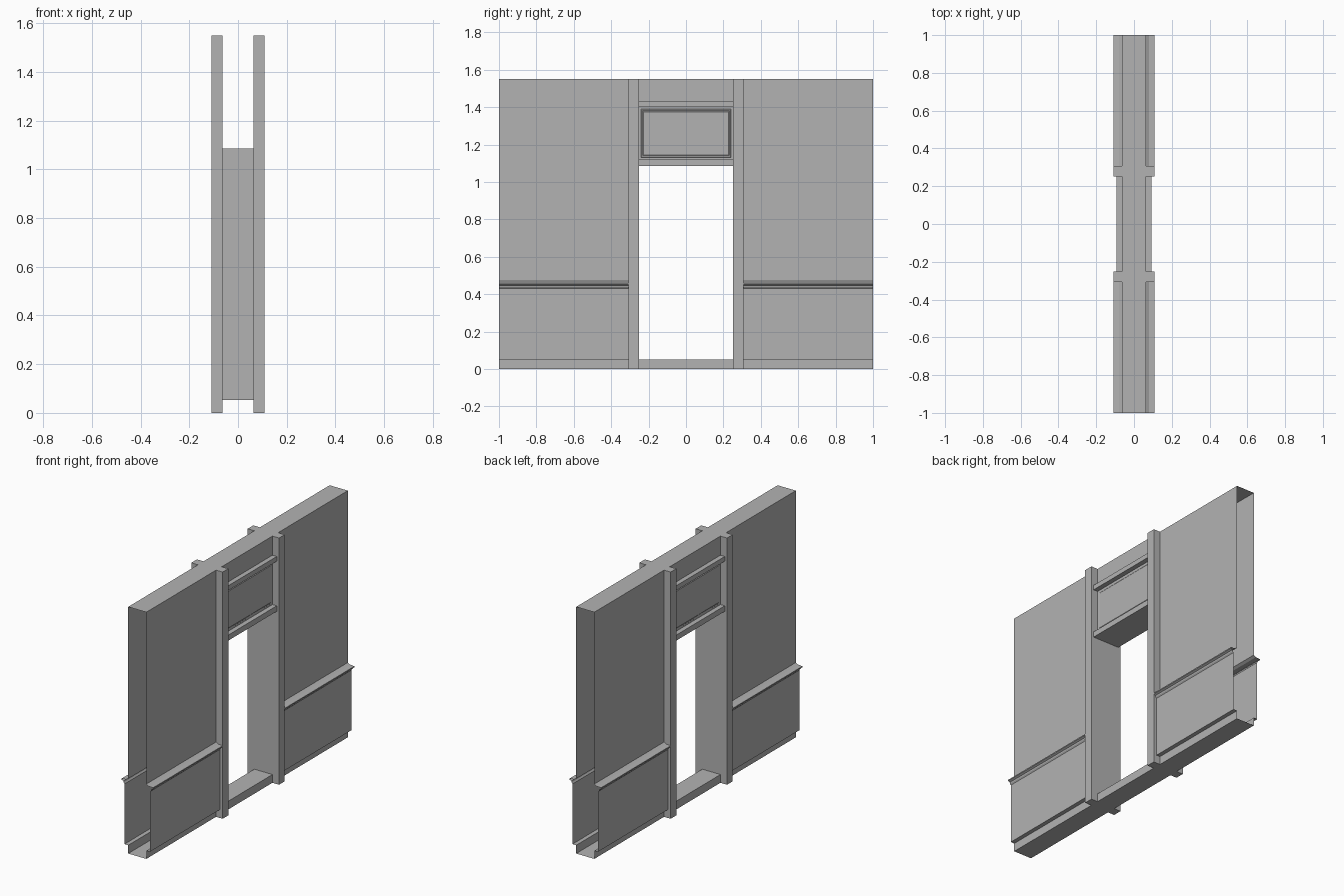
import bpy, bmesh

cube = bpy.data.objects.get("Cube")
if cube:
    bpy.data.objects.remove(cube, do_unlink=True)

grey = bpy.data.materials.new("plain_grey")
grey.use_nodes = True
COLOUR = (0.45, 0.45, 0.45, 1)
grey.diffuse_color = COLOUR
grey.node_tree.nodes["Principled BSDF"].inputs["Base Color"].default_value = COLOUR

WALL, TRIM, LEDGE = 0.063, 0.109, 0.093   # half depths
DOOR, POST, END = 0.252, 0.308, 1.0       # half widths
SILL, LINTEL, TOP = 0.052, 1.085, 1.55    # heights


def finish(name, bm):
    mesh = bpy.data.meshes.new(name)
    bm.to_mesh(mesh)
    bm.free()
    mesh.materials.append(grey)
    obj = bpy.data.objects.new(name, mesh)
    bpy.context.collection.objects.link(obj)


def tube(half_profile, y0, y1):
    """Mirror a bottom-to-top (x, z) profile and sweep it along y, open at both ends."""
    loop = half_profile + [(-x, z) for x, z in reversed(half_profile)]
    bm = bmesh.new()
    rings = [[bm.verts.new((x, y, z)) for x, z in loop] for y in (y0, y1)]
    for i in range(len(loop)):
        j = (i + 1) % len(loop)
        bm.faces.new((rings[0][i], rings[0][j], rings[1][j], rings[1][i]))
    bm.normal_update()
    return bm


def box(name, x0, x1, y0, y1, z0, z1):
    bm = bmesh.new()
    bmesh.ops.create_cube(bm, size=1)
    for v in bm.verts:
        v.co = [lo if c < 0 else hi for c, lo, hi in
                zip(v.co, (x0, y0, z0), (x1, y1, z1))]
    finish(name, bm)


# Hollow wall section with recessed base, wainscot and chair rail
wall_profile = [
    (WALL, 0), (WALL, SILL), (0.089, SILL), (0.089, 0.43), (0.095, 0.438),
    (0.097, 0.446), (TRIM, 0.452), (TRIM, 0.459), (0.079, 0.461),
    (WALL, 0.47), (WALL, TOP)]

for side, s in (("left", 1), ("right", -1)):
    y0, y1 = sorted((s * POST, s * END))
    finish("wall_" + side, tube(wall_profile, y0, y1))

    # Wall core between the posts
    p0, p1 = sorted((s * DOOR, s * POST))
    finish("post_core_" + side, tube([(WALL, 0), (WALL, TOP)], p0, p1))

    # Door jamb lining, facing the opening
    bm = bmesh.new()
    corners = [(-WALL, SILL), (WALL, SILL), (WALL, LINTEL), (-WALL, LINTEL)]
    bm.faces.new([bm.verts.new((x, s * DOOR, z)) for x, z in corners][::s * -1])
    finish("jamb_" + side, bm)

# Door posts and header ledges on both faces
for face, s in (("east", 1), ("west", -1)):
    for side, t in (("left", 1), ("right", -1)):
        box(f"post_{side}_{face}", *sorted((s * WALL, s * TRIM)),
            *sorted((t * DOOR, t * POST)), 0, TOP)
    for name, z0, z1 in (("lower", LINTEL, 1.12), ("upper", 1.40, 1.43)):
        box(f"{name}_ledge_{face}", *sorted((s * WALL, s * LEDGE)),
            -DOOR, DOOR, z0, z1)

# Threshold under the opening
finish("threshold", tube([(WALL, 0), (WALL, SILL)], -DOOR, DOOR))

# Header with a recessed framed panel on each face
header = tube([(WALL, z) for z in (LINTEL, 1.12, 1.40, TOP)], -DOOR, DOOR)
panels = [f for f in header.faces
          if abs(f.normal.x) > 0.9 and 1.12 < f.calc_center_median().z < 1.40]
for inset, depth in ((0.015, 0), (0.005, -0.004), (0.009, 0.001), (0.006, -0.003)):
    bmesh.ops.inset_individual(header, faces=panels, thickness=inset, depth=depth)
finish("header", header)
